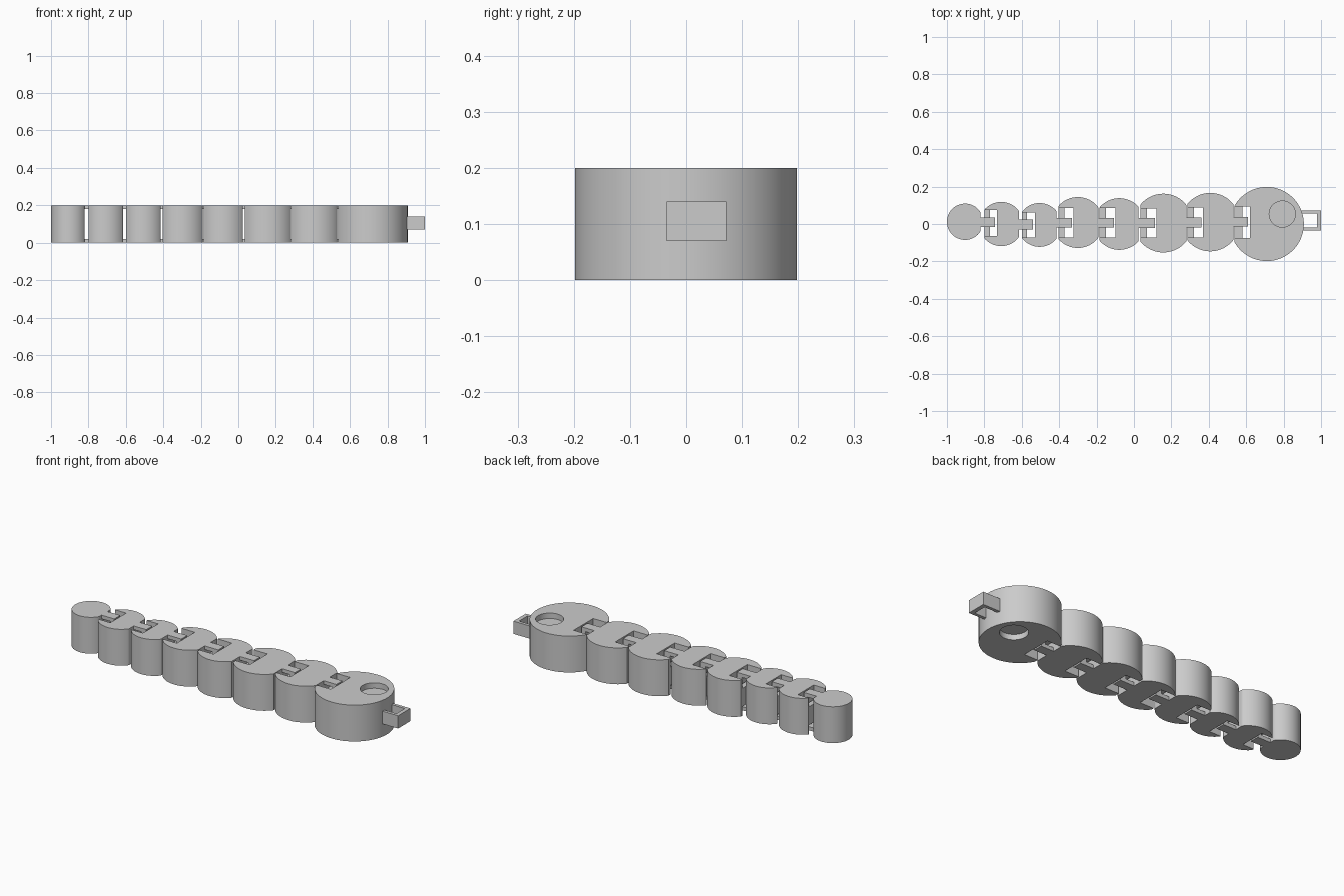
import bpy, bmesh
from math import acos, cos, sin, pi, sqrt

cube = bpy.data.objects.get("Cube")
if cube:
    bpy.data.objects.remove(cube, do_unlink=True)

grey = bpy.data.materials.new("plain_grey")
grey.use_nodes = True
grey.diffuse_color = (0.6, 0.6, 0.6, 1)
grey.node_tree.nodes["Principled BSDF"].inputs["Base Color"].default_value = (0.6, 0.6, 0.6, 1)

HEIGHT = 0.2


def prism(name, outline, lo, hi, along_y=False):
    """Extrude an outline along z, or an x-z outline along y."""
    def place(p, h):
        return (p[0], h, p[1]) if along_y else (p[0], p[1], h)
    bm = bmesh.new()
    face = bm.faces.new([bm.verts.new(place(p, lo)) for p in outline])
    top = bmesh.ops.extrude_face_region(bm, geom=[face])["geom"]
    shift = (0, hi - lo, 0) if along_y else (0, 0, hi - lo)
    bmesh.ops.translate(bm, vec=shift, verts=[v for v in top if isinstance(v, bmesh.types.BMVert)])
    bmesh.ops.recalc_face_normals(bm, faces=bm.faces)
    mesh = bpy.data.meshes.new(name)
    bm.to_mesh(mesh)
    bm.free()
    mesh.materials.append(grey)
    obj = bpy.data.objects.new(name, mesh)
    bpy.context.collection.objects.link(obj)
    return obj


def activate(obj):
    bpy.ops.object.select_all(action="DESELECT")
    obj.select_set(True)
    bpy.context.view_layer.objects.active = obj


def circle(cx, cy, r, steps=64):
    return [(cx + r * cos(2 * pi * i / steps), cy + r * sin(2 * pi * i / steps)) for i in range(steps)]


def rect(x0, x1, y0, y1):
    return [(x0, y0), (x1, y0), (x1, y1), (x0, y1)]


def segment(name, cx, cy, r, left, right, slot):
    """Round body with flat ends and, if given, a slot with a cross bar."""
    if not slot:
        outline = [(min(x, right), y) for x, y in circle(cx, cy, r, 96)]
        return prism(name, outline, 0, HEIGHT)
    t = acos((left - cx) / r)
    outline = [(min(cx + r * cos(a), right), cy + r * sin(a))
               for a in (-t + 2 * t * i / 96 for i in range(97))]
    chord = 0.97 * sqrt(r * r - (left - cx) ** 2)
    depth, low, high, bar = slot
    low, high = max(low, cy - chord), min(high, cy + chord)
    outline += [(left, high), (left + depth, high), (left + depth, low), (left, low)]
    prism(name + "_cross_bar", rect(left, left + bar, low, high), 0.05, 0.15)
    return prism(name, outline, 0, HEIGHT)


# Body from tail to head: centre x, centre y, radius, left, right, slot
body = [
    ("tail", -0.903, 0.012, 0.097, -1.0, -0.82, None),
    ("segment_1", -0.71, 0, 0.118, -0.80, -0.615, (0.067, -0.064, 0.083, 0.03)),
    ("segment_2", -0.505, -0.005, 0.117, -0.60, -0.415, (0.07, -0.077, 0.072, 0.028)),
    ("segment_3", -0.30, 0.008, 0.136, -0.403, -0.19, (0.08, -0.072, 0.085, 0.032)),
    ("segment_4", -0.078, 0, 0.138, -0.184, 0.025, (0.085, -0.073, 0.087, 0.035)),
    ("segment_5", 0.157, 0.005, 0.157, 0.035, 0.28, (0.085, -0.072, 0.083, 0.035)),
    ("segment_6", 0.408, 0.01, 0.156, 0.285, 0.533, (0.085, -0.072, 0.088, 0.035)),
    ("head", 0.71, 0, 0.198, 0.537, 1.0, (0.082, -0.076, 0.1, 0.042)),
]
parts = [segment(*row) for row in body]

# Hinge loops reaching from each segment round the next cross bar
for here, after in zip(body, body[1:]):
    start = here[5]
    depth, low, high, bar = after[6]
    end = after[4] + depth - 0.009
    inner = after[4] + bar + 0.006
    mid = (low + high) / 2
    arm = 0.02
    loop = [(start, 0), (end, 0), (end, HEIGHT), (start, HEIGHT), (start, HEIGHT - arm),
            (inner, HEIGHT - arm), (inner, arm), (start, arm)]
    prism(here[0] + "_hinge_loop", loop, mid - 0.026, mid + 0.026, along_y=True)

# Round recesses in the top and bottom of the head
head = parts[-1]
for lo, hi in ((HEIGHT - 0.03, HEIGHT + 0.1), (-0.1, 0.03)):
    cutter = prism("recess_cutter", circle(0.793, 0.053, 0.07), lo, hi)
    cutter.hide_render = True
    mod = head.modifiers.new("recess", "BOOLEAN")
    mod.operation = "DIFFERENCE"
    mod.object = cutter
    activate(head)
    bpy.ops.object.modifier_apply(modifier=mod.name)
    bpy.data.objects.remove(cutter, do_unlink=True)

# Open ring on the snout
prism("snout_ring", [(0.89, -0.035), (1.0, -0.035), (1.0, 0.072), (0.89, 0.072),
                     (0.89, 0.055), (0.978, 0.055), (0.978, -0.018), (0.89, -0.018)], 0.07, 0.14)

for part in parts:
    activate(part)
    bpy.ops.object.shade_smooth_by_angle(angle=pi / 6)
